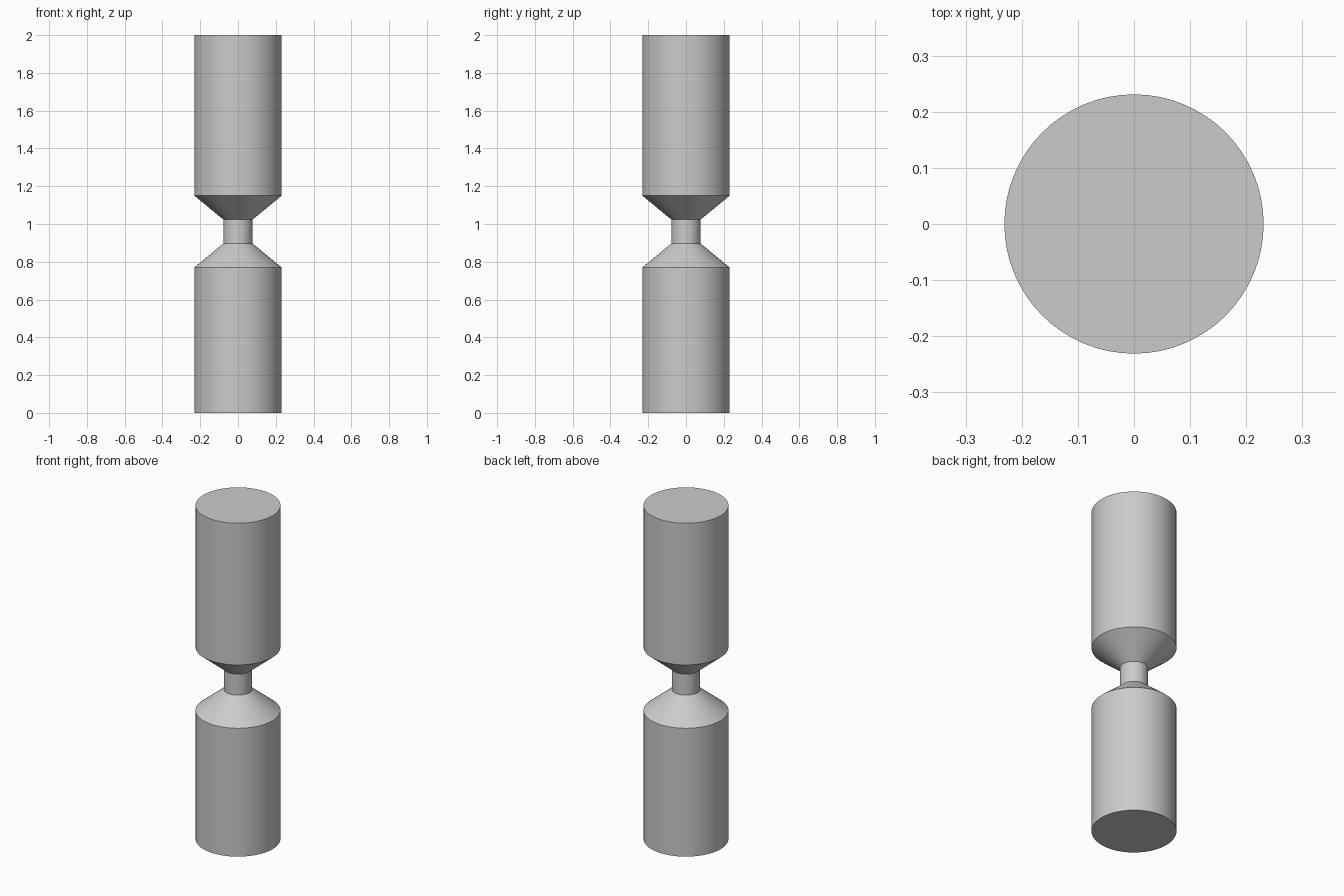
import bpy
import bmesh
import math

SIDES = 64
BODY_R, NECK_R = 0.231, 0.077

cube = bpy.data.objects.get("Cube")
if cube:
    bpy.data.objects.remove(cube, do_unlink=True)

# Single plain grey finish
grey = bpy.data.materials.new("plain grey")
grey.use_nodes = True
colour = (0.6, 0.6, 0.6, 1)
grey.diffuse_color = colour
grey.node_tree.nodes["Principled BSDF"].inputs["Base Color"].default_value = colour


def lathe(name, profile):
    """Turn (radius, height) rings into a closed solid with flat end caps."""
    bm = bmesh.new()
    rings = []
    for r, z in profile:
        angles = [math.tau * i / SIDES for i in range(SIDES)]
        rings.append([bm.verts.new((r * math.cos(a), r * math.sin(a), z)) for a in angles])
    for low, high in zip(rings, rings[1:]):
        for i in range(SIDES):
            j = (i + 1) % SIDES
            bm.faces.new((low[i], low[j], high[j], high[i]))
    bm.faces.new(rings[0][::-1])
    bm.faces.new(rings[-1])
    mesh = bpy.data.meshes.new(name)
    bm.to_mesh(mesh)
    bm.free()
    mesh.materials.append(grey)
    obj = bpy.data.objects.new(name, mesh)
    bpy.context.collection.objects.link(obj)
    bpy.ops.object.select_all(action="DESELECT")
    obj.select_set(True)
    bpy.context.view_layer.objects.active = obj
    bpy.ops.object.shade_smooth_by_angle(angle=math.radians(30))
    return obj


# Lower barrel, lower taper, neck, upper taper, upper barrel
lathe("necked_cylinder", [
    (BODY_R, 0), (BODY_R, 0.77),
    (NECK_R, 0.897), (NECK_R, 1.023),
    (BODY_R, 1.15), (BODY_R, 2),
])
